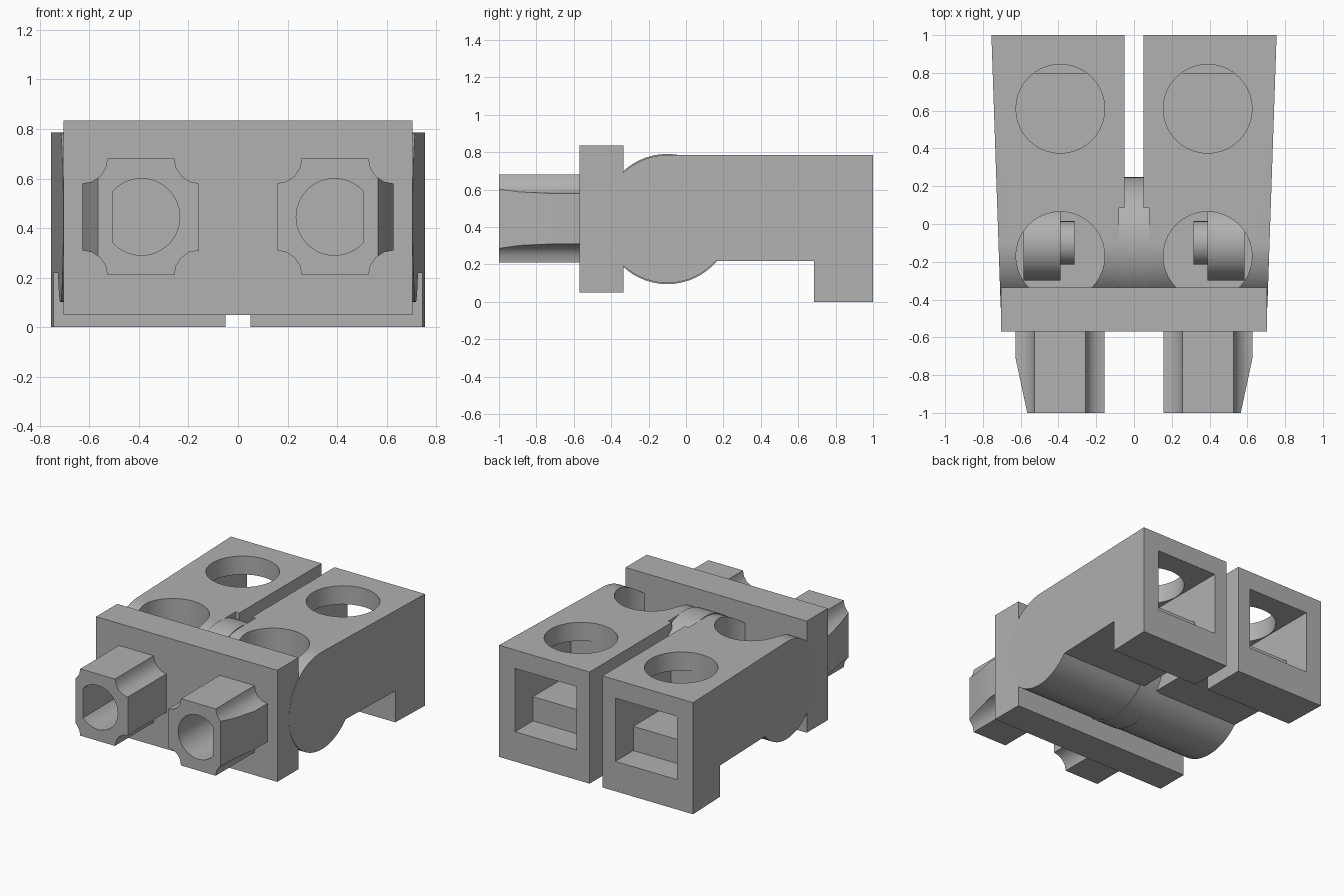
import bpy, bmesh
from math import cos, sin, pi, radians

if "Cube" in bpy.data.objects:
    bpy.data.objects.remove(bpy.data.objects["Cube"], do_unlink=True)

grey = bpy.data.materials.new("plain grey")
grey.use_nodes = True
grey.diffuse_color = (0.44, 0.44, 0.44, 1)
grey.node_tree.nodes["Principled BSDF"].inputs["Base Color"].default_value = (0.44, 0.44, 0.44, 1)


def arc(u, v, r, start, end, n):
    """Points on an arc, angles in degrees."""
    steps = [radians(start + (end - start) * i / n) for i in range(n + 1)]
    return [(u + r * cos(a), v + r * sin(a)) for a in steps]


def circle(u, v, r, n=40):
    return arc(u, v, r, 0, 360, n)[:-1]


def rect(u0, u1, v0, v1):
    return [(u0, v0), (u1, v0), (u1, v1), (u0, v1)]


def prism(name, points, axis, lo, hi):
    """Extrude a flat outline along axis 0, 1 or 2 from lo to hi."""
    def place(p, w):
        c = list(p)
        c.insert(axis, w)
        return c
    bm = bmesh.new()
    base = [bm.verts.new(place(p, lo)) for p in points]
    cap = [bm.verts.new(place(p, hi)) for p in points]
    bm.faces.new(base)
    bm.faces.new(cap)
    for i in range(len(points)):
        j = (i + 1) % len(points)
        bm.faces.new((base[i], base[j], cap[j], cap[i]))
    bmesh.ops.recalc_face_normals(bm, faces=bm.faces)
    mesh = bpy.data.meshes.new(name)
    bm.to_mesh(mesh)
    bm.free()
    mesh.materials.append(grey)
    ob = bpy.data.objects.new(name, mesh)
    bpy.context.collection.objects.link(ob)
    return ob


def activate(ob):
    bpy.ops.object.select_all(action="DESELECT")
    ob.select_set(True)
    bpy.context.view_layer.objects.active = ob


def cut(ob, points, axis, lo, hi):
    tool = prism("cutter", points, axis, lo, hi)
    tool.hide_render = True
    mod = ob.modifiers.new("cut", "BOOLEAN")
    mod.operation, mod.solver, mod.object = "DIFFERENCE", "EXACT", tool
    activate(ob)
    bpy.ops.object.modifier_apply(modifier=mod.name)
    bpy.data.objects.remove(tool, do_unlink=True)


def finish(ob, mirrored=True):
    activate(ob)
    bpy.ops.object.shade_smooth_by_angle(angle=radians(25))
    if mirrored:
        ob.modifiers.new("mirror", "MIRROR").use_mirror_merge = False


HINGE_Y, HINGE_Z = -0.1, 0.443
SIDE_X = 0.39

# Arms: rounded hinge end at the front, square foot at the back
outline = arc(HINGE_Y, HINGE_Z, 0.342, 90, 319, 40)
outline += [(0.685, 0.22), (0.685, 0), (1, 0), (1, 0.785)]
arm = prism("arms", outline, 0, 0.05, 0.755)
for v in arm.data.vertices:
    if v.co.x > 0.5:
        v.co.x -= 0.034 * (1 - v.co.y)
# Stepped rear tunnel, round top openings and a notch for the hinge disc
cut(arm, rect(0.15, 0.63, 0.21, 0.655), 1, 0.8, 1.1)
cut(arm, rect(0.15, 0.63, 0.38, 0.655), 1, 0.38, 0.85)
cut(arm, circle(SIDE_X, 0.61, 0.235), 2, 0.381, 0.9)
cut(arm, circle(SIDE_X, -0.17, 0.235), 2, 0.3, 0.9)
cut(arm, rect(0, 0.08, -0.6, 0.085), 2, HINGE_Z, 0.9)
finish(arm)

# Hinge barrels and pins inside the front openings
finish(prism("hinge_barrels", circle(HINGE_Y, HINGE_Z, 0.2), 0, 0.39, 0.585))
finish(prism("hinge_pins", circle(HINGE_Y, HINGE_Z, 0.115), 0, 0.315, 0.39))

# Central hinge disc
finish(prism("hinge_disc", circle(HINGE_Y, HINGE_Z, 0.348, 56), 0, -0.08, 0.08), False)

# Front plate
finish(prism("front_plate", rect(-0.705, 0.705, 0.05, 0.835), 1, -0.57, -0.335), False)

# Pegs: square section with scooped corners, tapered outer side, bored front
x0, x1, z0, z1 = 0.157, 0.627, 0.21, 0.68
section = (arc(x0, z0, 0.1, 90, 0, 4) + arc(x1, z0, 0.1, 180, 90, 4)
           + arc(x1, z1, 0.1, 270, 180, 4) + arc(x0, z1, 0.1, 0, -90, 4))
peg = prism("front_pegs", section, 1, -1, -0.56)
cut(peg, [(0.64, -0.65), (0.55, -1.07), (0.8, -1.07), (0.8, -0.65)], 2, 0, 1)
bore = [(min(x, 0.505), z) for x, z in arc(SIDE_X, 0.445, 0.155, 42, 318, 32)]
cut(peg, bore, 1, -1.1, -0.58)
finish(peg)
